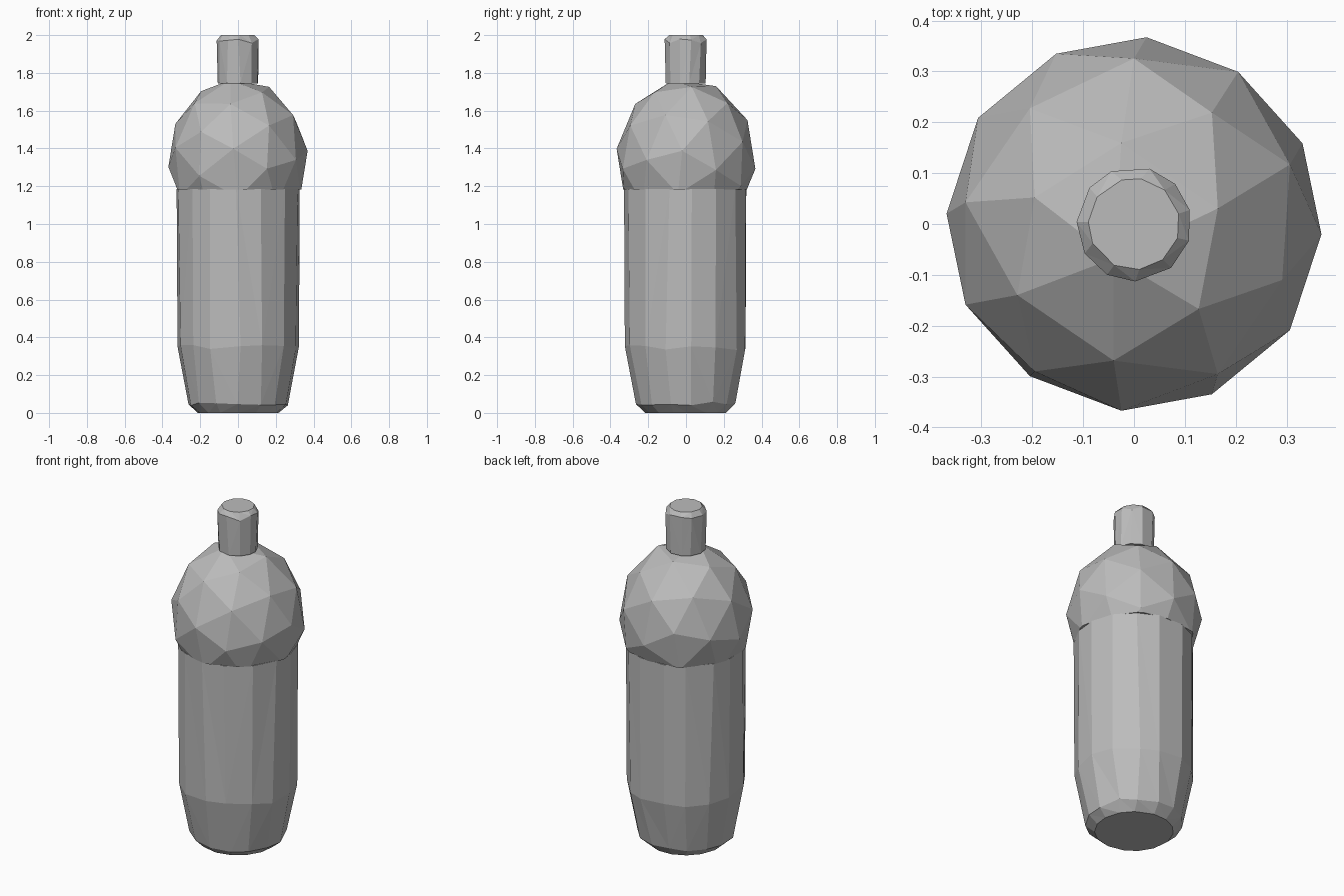
import bpy, bmesh, math, random
from mathutils import Vector, Matrix

random.seed(4)
if "Cube" in bpy.data.objects:
    bpy.data.objects.remove(bpy.data.objects["Cube"], do_unlink=True)

# One plain grey for the whole bottle
grey = bpy.data.materials.new("plain grey")
grey.use_nodes = True
colour = (0.5, 0.5, 0.5, 1)
grey.diffuse_color = colour
grey.node_tree.nodes["Principled BSDF"].inputs["Base Color"].default_value = colour


def finish(bm, name):
    bmesh.ops.triangulate(bm, faces=[f for f in bm.faces if len(f.verts) == 4])
    bmesh.ops.recalc_face_normals(bm, faces=bm.faces[:])
    mesh = bpy.data.meshes.new(name)
    bm.to_mesh(mesh)
    bm.free()
    mesh.materials.append(grey)
    obj = bpy.data.objects.new(name, mesh)
    bpy.context.collection.objects.link(obj)
    return obj


def faceted_tube(name, sides, rings, turn=0.0):
    """Capped tube; each ring is (radius, height, height jitter, angle jitter)."""
    bm = bmesh.new()
    loops = []
    for radius, z, dz, da in rings:
        loop = []
        for i in range(sides):
            a = math.tau * i / sides + turn + random.uniform(-da, da)
            h = max(0, min(2, z + random.uniform(-dz, dz)))
            loop.append(bm.verts.new((radius * math.cos(a), radius * math.sin(a), h)))
        loops.append(loop)
    for low, high in zip(loops, loops[1:]):
        for i in range(sides):
            j = (i + 1) % sides
            bm.faces.new((low[i], low[j], high[j], high[i]))
    bm.faces.new(loops[0][::-1])
    bm.faces.new(loops[-1])
    return finish(bm, name)


# Straight body narrowing to a rough base
faceted_tube("body", 15, [
    (0.215, 0.0, 0.0, 0.06),
    (0.265, 0.05, 0.012, 0.06),
    (0.324, 0.345, 0.015, 0.05),
    (0.328, 1.185, 0.0, 0.05)], 0.1)

# Round faceted shoulder, cut flat above the body and below the neck
bm = bmesh.new()
bmesh.ops.create_icosphere(bm, subdivisions=2, radius=1)
bmesh.ops.rotate(bm, verts=bm.verts[:], cent=(0, 0, 0),
                 matrix=Matrix.Rotation(0.5, 3, "X") @ Matrix.Rotation(0.35, 3, "Y"))
for v in bm.verts:
    v.co = Vector((v.co.x * 0.371, v.co.y * 0.371, 1.345 + v.co.z * 0.427))
for z, side in ((1.182, -1), (1.755, 1)):
    cut = bmesh.ops.bisect_plane(bm, geom=bm.verts[:] + bm.edges[:] + bm.faces[:],
                                 plane_co=(0, 0, z), plane_no=(0, 0, side), clear_outer=True)
    rim = [e for e in cut["geom_cut"] if isinstance(e, bmesh.types.BMEdge)]
    bmesh.ops.holes_fill(bm, edges=rim, sides=0)
finish(bm, "shoulder")

# Narrow neck with a slightly worn rim
faceted_tube("neck", 11, [
    (0.108, 1.745, 0.0, 0.08),
    (0.113, 1.968, 0.012, 0.08),
    (0.09, 2.0, 0.0, 0.08)], 0.2)
